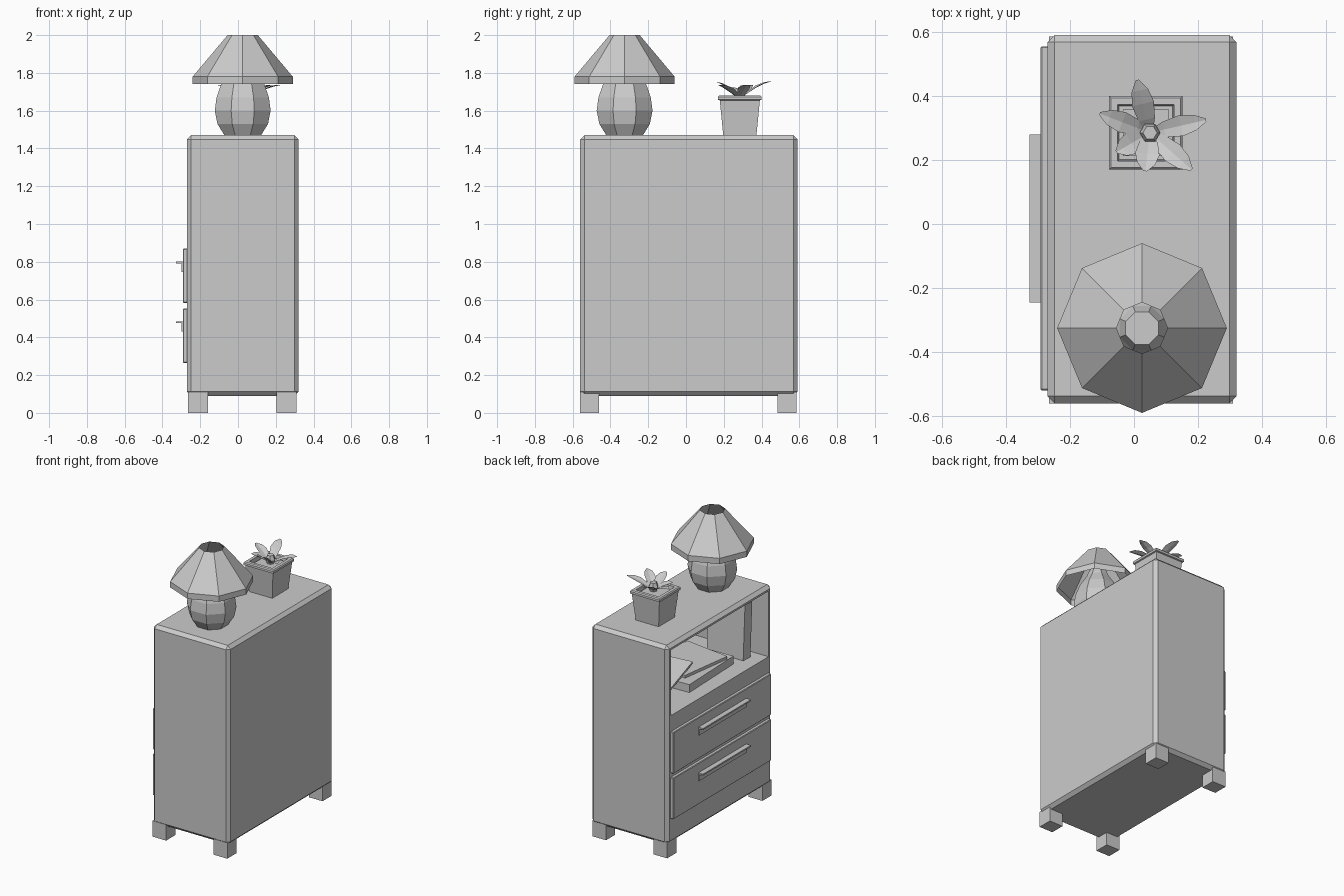
import bpy, bmesh, math
from mathutils import Vector, Matrix

if "Cube" in bpy.data.objects:
    bpy.data.objects.remove(bpy.data.objects["Cube"])


def mesh_obj(name, verts, faces):
    me = bpy.data.meshes.new(name)
    me.from_pydata(verts, [], faces)
    bm = bmesh.new()
    bm.from_mesh(me)
    bmesh.ops.recalc_face_normals(bm, faces=bm.faces)
    bm.to_mesh(me)
    bm.free()
    ob = bpy.data.objects.new(name, me)
    bpy.context.collection.objects.link(ob)
    return ob


def box(name, x, y, z, bevel=0, rot=None):
    """Box from (min, max) ranges, optionally bevelled and turned about its centre."""
    bm = bmesh.new()
    bmesh.ops.create_cube(bm, size=1)
    bmesh.ops.scale(bm, vec=(x[1] - x[0], y[1] - y[0], z[1] - z[0]), verts=bm.verts)
    if bevel:
        bmesh.ops.bevel(bm, geom=bm.edges[:], offset=bevel, segments=1, affect='EDGES')
    me = bpy.data.meshes.new(name)
    bm.to_mesh(me)
    bm.free()
    ob = bpy.data.objects.new(name, me)
    ob.location = (sum(x) / 2, sum(y) / 2, sum(z) / 2)
    if rot:
        ob.rotation_euler = [math.radians(a) for a in rot]
    bpy.context.collection.objects.link(ob)
    return ob


def loft(name, centre, profile, sides, turn, caps):
    """Stack of regular polygon rings from (radius, z) pairs."""
    verts, faces = [], []
    for r, z in profile:
        for i in range(sides):
            a = math.radians(turn) + math.tau * i / sides
            verts.append((centre[0] + r * math.cos(a), centre[1] + r * math.sin(a), z))
    for k in range(len(profile) - 1):
        for i in range(sides):
            j = (i + 1) % sides
            faces.append((k * sides + i, k * sides + j, (k + 1) * sides + j, (k + 1) * sides + i))
    if caps:
        n = len(verts)
        faces += [tuple(range(sides)), tuple(range(n - sides, n))]
    return mesh_obj(name, verts, faces)


# Cabinet with an open shelf cut into its -x side
cabinet = box("cabinet", (-0.27, 0.32), (-0.56, 0.59), (0.09, 1.47), 0.022)
cutter = box("shelf_cutter", (-0.5, 0.30), (-0.52, 0.55), (0.98, 1.435))
cutter.hide_render = True
cutter.hide_viewport = True
cut = cabinet.modifiers.new("shelf", 'BOOLEAN')
cut.operation = 'DIFFERENCE'
cut.solver = 'EXACT'
cut.object = cutter

# Legs
for i, x in enumerate(((-0.265, -0.16), (0.205, 0.31))):
    for j, y in enumerate(((-0.56, -0.46), (0.485, 0.585))):
        box(f"leg_{i}{j}", x, y, (0, 0.11))

# Drawers with L-shaped handles
for name, z in (("lower", 0.265), ("upper", 0.582)):
    box(f"{name}_drawer", (-0.292, -0.26), (-0.52, 0.555), (z, z + 0.287), 0.004)
    box(f"{name}_handle_lip", (-0.327, -0.29), (-0.245, 0.28), (z + 0.21, z + 0.22))
    box(f"{name}_handle_plate", (-0.299, -0.29), (-0.245, 0.28), (z + 0.165, z + 0.21))

# Books on the shelf
box("flat_book", (-0.16, 0.20), (-0.30, 0.21), (0.98, 1.035), rot=(0, 0, 2))
box("top_book", (-0.12, 0.22), (-0.27, 0.12), (1.035, 1.055), rot=(0, 0, -8))
box("leaning_book", (-0.08, 0.24), (0.02, 0.42), (1.03, 1.045), rot=(-14, 0, 6))
box("standing_book", (-0.18, 0.10), (-0.46, -0.38), (0.982, 1.36), rot=(3, 0, 0))

# Lamp
lamp = (0.025, -0.325)
loft("lamp_body", lamp, [(0.105, 1.47), (0.145, 1.53), (0.16, 1.60), (0.15, 1.67),
                         (0.12, 1.75), (0.075, 1.82), (0.055, 1.87)], 8, 22.5, True)
loft("lamp_shade", lamp, [(0.265, 1.74), (0.265, 1.78), (0.08, 2.0)], 8, 0, False)

# Square plant pot with rim, hollow top and soil
pot, q = (0.037, 0.285), math.sqrt(2)
loft("plant_pot", pot, [(s * q, z) for s, z in (
    (0.088, 1.47), (0.106, 1.655), (0.115, 1.658), (0.115, 1.673), (0.109, 1.68),
    (0.088, 1.68), (0.084, 1.645))], 4, 45, True)
box("soil", (-0.035, 0.109), (0.213, 0.357), (1.64, 1.662))

# Leaves spread from the centre, each slightly creased along its midrib
base = Vector((0.05, 0.285, 1.66))
stations = [(0.0, 0.25), (0.25, 0.75), (0.55, 1.0), (0.8, 0.75), (1.0, 0.15)]
leaves = [((0.01, 0.45, 1.755), 0.035), ((0.225, 0.325, 1.735), 0.033),
          ((-0.107, 0.345, 1.735), 0.033), ((0.18, 0.17, 1.735), 0.034),
          ((0.035, 0.165, 1.75), 0.038), ((-0.055, 0.225, 1.72), 0.036)]
for n, (tip, width) in enumerate(leaves):
    along = Vector(tip) - base
    side = along.cross(Vector((0, 0, 1))).normalized()
    verts, faces = [], []
    for t, w in stations:
        mid = base + along * t + Vector((0, 0, 0.05 * t * (1 - t)))
        edge = Vector((0, 0, 0.008 * w))
        verts += [mid - side * w * width + edge, mid, mid + side * w * width + edge]
    for k in range(len(stations) - 1):
        a = 3 * k
        faces += [(a, a + 1, a + 4, a + 3), (a + 1, a + 2, a + 5, a + 4)]
    mesh_obj(f"leaf_{n}", verts, faces)

# Central bud
loft("plant_bud", (0.05, 0.285), [(0.02, 1.65), (0.032, 1.69), (0.022, 1.72)], 6, 0, True)
